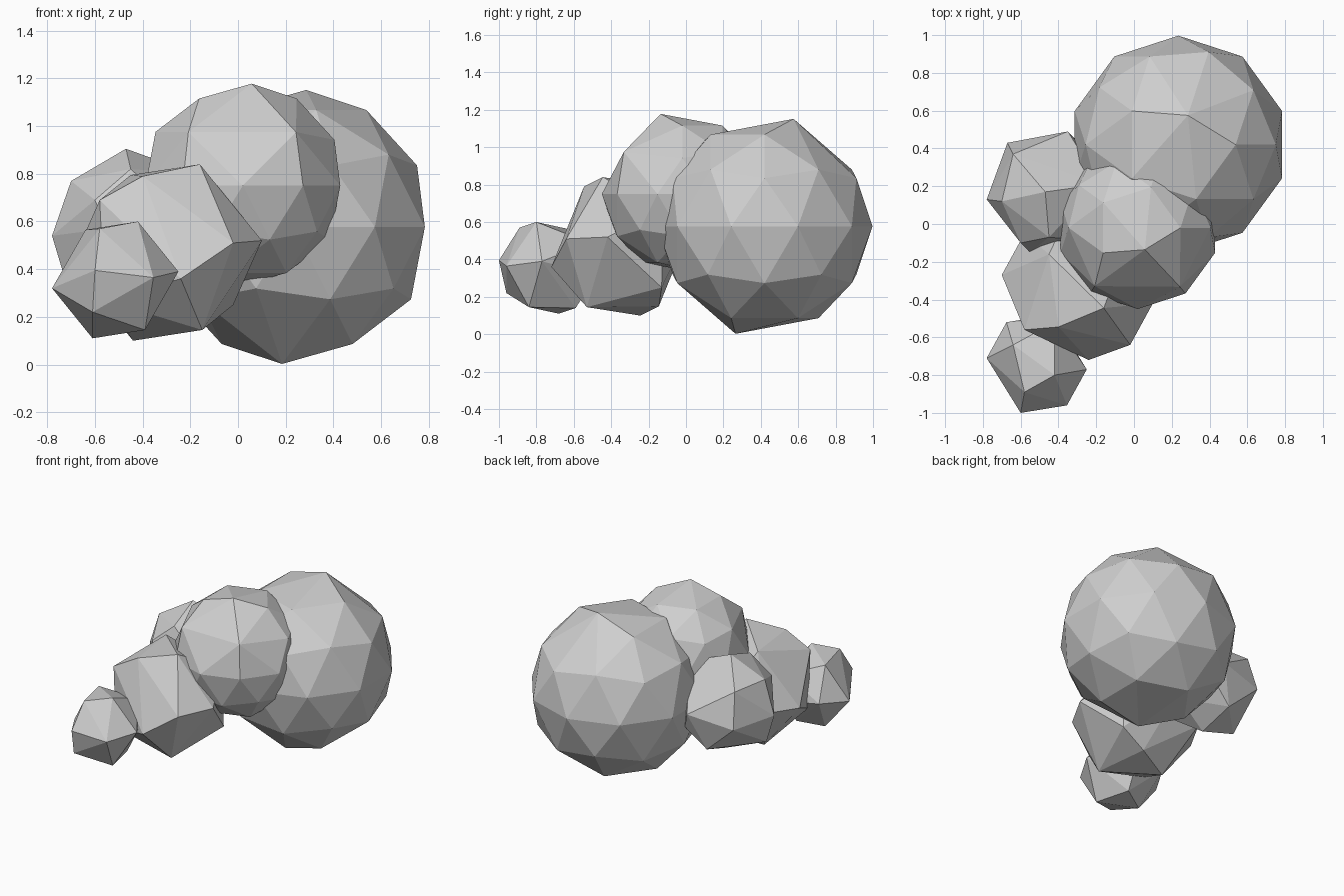
import bpy
import bmesh
from math import cos, radians, sin, sqrt
from mathutils import Vector

cube = bpy.data.objects.get("Cube")
if cube:
    bpy.data.objects.remove(cube, do_unlink=True)

grey = bpy.data.materials.new("soft_grey")
grey.use_nodes = True
colour = (0.62, 0.62, 0.62, 1)
grey.diffuse_color = colour
grey.node_tree.nodes["Principled BSDF"].inputs["Base Color"].default_value = colour


def skin(name, centre, corners):
    """Wrap flat facets around the corners."""
    bm = bmesh.new()
    for corner in corners:
        bm.verts.new(corner)
    hull = bmesh.ops.convex_hull(bm, input=bm.verts)
    inside = [g for g in hull["geom_interior"] if isinstance(g, bmesh.types.BMVert)]
    bmesh.ops.delete(bm, geom=inside, context="VERTS")
    bmesh.ops.recalc_face_normals(bm, faces=bm.faces)
    mesh = bpy.data.meshes.new(name)
    bm.to_mesh(mesh)
    bm.free()
    mesh.materials.append(grey)
    obj = bpy.data.objects.new(name, mesh)
    obj.location = centre
    bpy.context.collection.objects.link(obj)


def direction(height, angle):
    """Unit vector at a height, turned about the vertical axis."""
    across = sqrt(1 - height * height)
    return Vector((across * cos(radians(angle)), across * sin(radians(angle)), height))


def round_puff(name, centre, radius, merged_pairs):
    """Ball whose listed neighbouring corners, and their opposites, are merged."""
    bm = bmesh.new()
    bmesh.ops.create_icosphere(bm, subdivisions=2, radius=1)
    corners = [v.co.copy() for v in bm.verts]
    bm.free()
    for pair in merged_pairs:
        for side in (1, -1):
            ends = [max(corners, key=lambda c: c.dot(direction(*end) * side)) for end in pair]
            for end in ends:
                corners.remove(end)
            corners.append((ends[0] + ends[1]).normalized() * 1.035)
    skin(name, centre, [c * radius for c in corners])


def rough_puff(name, centre, half):
    """Irregular ball from half its corners, mirrored through the centre."""
    corners = [Vector(c) for c in half]
    skin(name, centre, corners + [-c for c in corners])


# Corner levels on the round puffs
POLE, CAP, BAND, RING = 1, 0.85, 0.526, 0.447

# Large round puffs
round_puff("large_back_puff", (0.235, 0.42, 0.577), 0.577,
           [((POLE, 0), (CAP, 72))])
round_puff("upper_middle_puff", (0.02, -0.02, 0.75), 0.43,
           [((POLE, 0), (CAP, 288)),
            ((RING, 216), (BAND, 252)),
            ((RING, 288), (BAND, 324))])

# Smaller irregular puffs
rough_puff("side_puff", (-0.45, 0.17, 0.57), [
    (-0.19, 0.2, 0.19), (0.27, 0.04, 0.23), (0, -0.24, 0.25),
    (-0.15, -0.27, 0.12), (-0.33, -0.04, -0.03), (-0.02, 0, 0.335),
    (-0.22, 0.26, -0.05), (0.1, 0.32, 0), (-0.25, -0.05, 0.2)])
rough_puff("front_puff", (-0.3, -0.345, 0.47), [
    (0.14, -0.1, 0.37), (0.15, -0.185, -0.325), (0.06, -0.375, -0.11),
    (0.28, -0.295, 0.04), (-0.28, -0.215, 0.22), (-0.1, -0.2, 0.32),
    (0.4, -0.075, 0.05), (-0.26, -0.22, -0.2)])
rough_puff("small_front_puff", (-0.515, -0.74, 0.355), [
    (0.095, -0.06, 0.245), (0.265, -0.03, 0.035), (-0.125, 0.1, 0.21),
    (-0.085, -0.26, 0.04), (0.16, -0.22, 0.01), (-0.095, -0.22, -0.135),
    (-0.065, -0.15, 0.215)])
